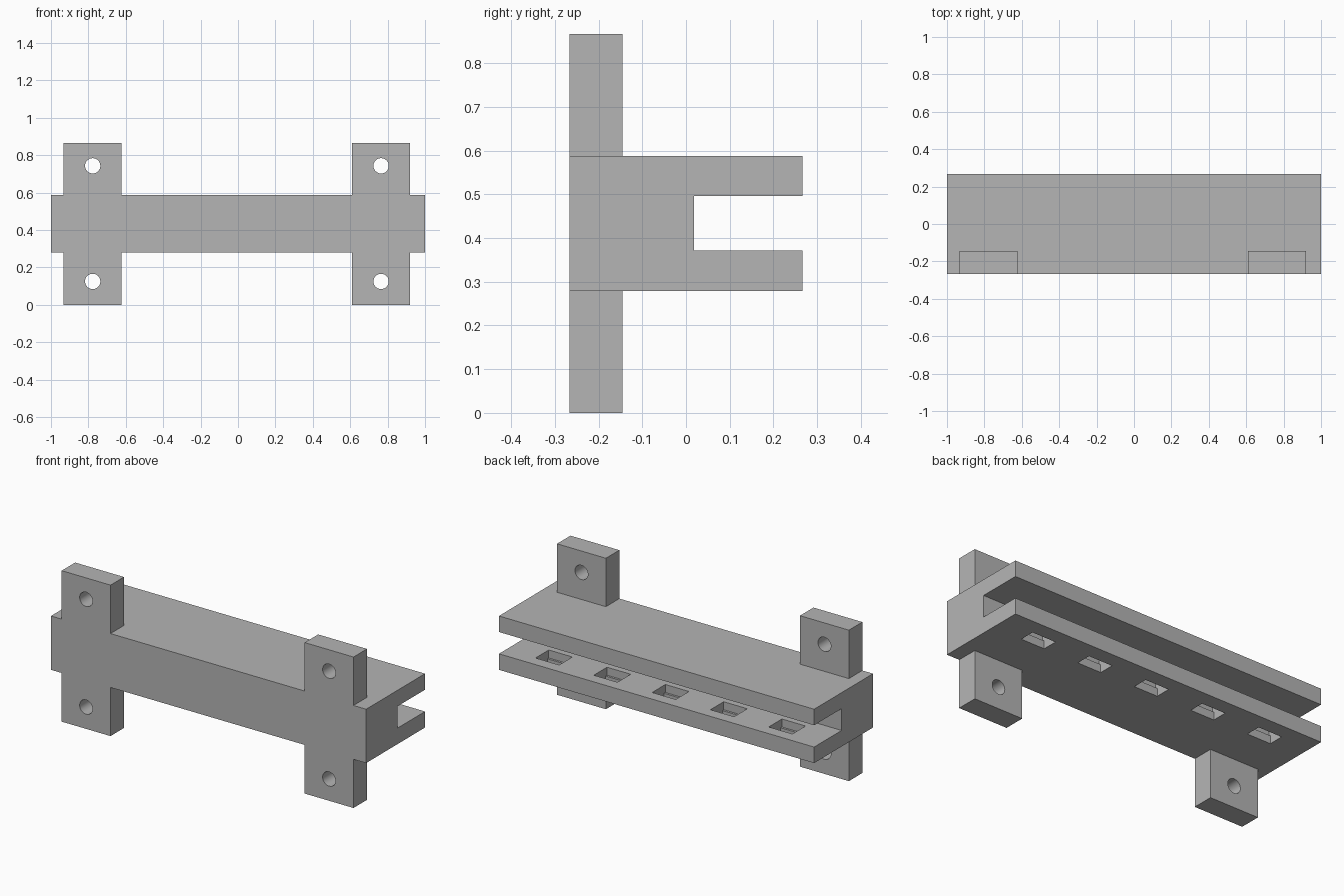
import bpy, bmesh, math
from mathutils import Matrix, Vector

cube = bpy.data.objects.get("Cube")
if cube:
    bpy.data.objects.remove(cube, do_unlink=True)

grey = bpy.data.materials.new("plain grey")
grey.use_nodes = True
GREY = (0.46, 0.46, 0.46, 1)
grey.diffuse_color = GREY
grey.node_tree.nodes["Principled BSDF"].inputs["Base Color"].default_value = GREY


def finish(name, bm):
    """Turn a bmesh into a grey object."""
    bmesh.ops.recalc_face_normals(bm, faces=bm.faces)
    mesh = bpy.data.meshes.new(name)
    bm.to_mesh(mesh)
    bm.free()
    mesh.materials.append(grey)
    obj = bpy.data.objects.new(name, mesh)
    bpy.context.collection.objects.link(obj)
    return obj


def box(name, x, y, z):
    """Box from (low, high) ranges on each axis."""
    bm = bmesh.new()
    size = Vector([b - a for a, b in (x, y, z)])
    centre = Vector([(a + b) / 2 for a, b in (x, y, z)])
    bmesh.ops.create_cube(bm, size=1, matrix=Matrix.LocRotScale(centre, None, size))
    return finish(name, bm)


def rod(name, centre, radius, length):
    """Cylinder lying along y."""
    bm = bmesh.new()
    turn = Matrix.Rotation(math.pi / 2, 4, "X")
    bmesh.ops.create_cone(bm, cap_ends=True, segments=32, radius1=radius, radius2=radius,
                          depth=length, matrix=Matrix.Translation(centre) @ turn)
    return finish(name, bm)


def cut(obj, cutter):
    """Subtract the cutter and discard it."""
    cutter.hide_render = True
    mod = obj.modifiers.new("cut", "BOOLEAN")
    mod.operation, mod.solver, mod.object = "DIFFERENCE", "EXACT", cutter
    bpy.context.view_layer.objects.active = obj
    bpy.ops.object.modifier_apply(modifier=mod.name)
    bpy.data.objects.remove(cutter, do_unlink=True)


FRONT, BACK, TAB_BACK = -0.267, 0.267, -0.145
BOTTOM, TOP, HEIGHT = 0.279, 0.588, 0.866
SLOT_LOW, SLOT_HIGH, SLOT_FRONT = 0.371, 0.496, 0.018

# Slotted rail: C-shaped profile swept along x
profile = [(FRONT, BOTTOM), (BACK, BOTTOM), (BACK, SLOT_LOW), (SLOT_FRONT, SLOT_LOW),
           (SLOT_FRONT, SLOT_HIGH), (BACK, SLOT_HIGH), (BACK, TOP), (FRONT, TOP)]
bm = bmesh.new()
face = bm.faces.new([bm.verts.new((-1, y, z)) for y, z in profile])
swept = bmesh.ops.extrude_face_region(bm, geom=[face])
bmesh.ops.translate(bm, vec=(2, 0, 0), verts=[v for v in swept["geom"] if isinstance(v, bmesh.types.BMVert)])
# Keep a cap on the starting end
if not face.is_valid or all(f.calc_center_median().x > -0.99 for f in bm.faces):
    bmesh.ops.holes_fill(bm, edges=[e for e in bm.edges if e.is_boundary])
rail = finish("slotted_rail", bm)

# Row of stepped openings in the lower shelf
LEDGE = 0.325
for i in range(-2, 3):
    x = (i * 0.37 - 0.075, i * 0.37 + 0.075)
    cut(rail, box("pocket_cutter", x, (0.08, 0.2), (LEDGE, SLOT_LOW + 0.03)))
    cut(rail, box("opening_cutter", x, (0.092, 0.18), (BOTTOM - 0.03, LEDGE + 0.01)))

# Four mounting tabs with screw holes
for side, middle in (("right", -0.777), ("left", 0.765)):
    for level, z, hole_z in (("lower", (0, BOTTOM), 0.125), ("upper", (TOP, HEIGHT), 0.743)):
        tab = box(f"{level}_{side}_tab", (middle - 0.155, middle + 0.155), (FRONT, TAB_BACK), z)
        cut(tab, rod("hole_cutter", (middle, (FRONT + TAB_BACK) / 2, hole_z), 0.041, 0.3))
        bpy.ops.object.select_all(action="DESELECT")
        tab.select_set(True)
        bpy.context.view_layer.objects.active = tab
        bpy.ops.object.shade_smooth_by_angle(angle=math.radians(30))
